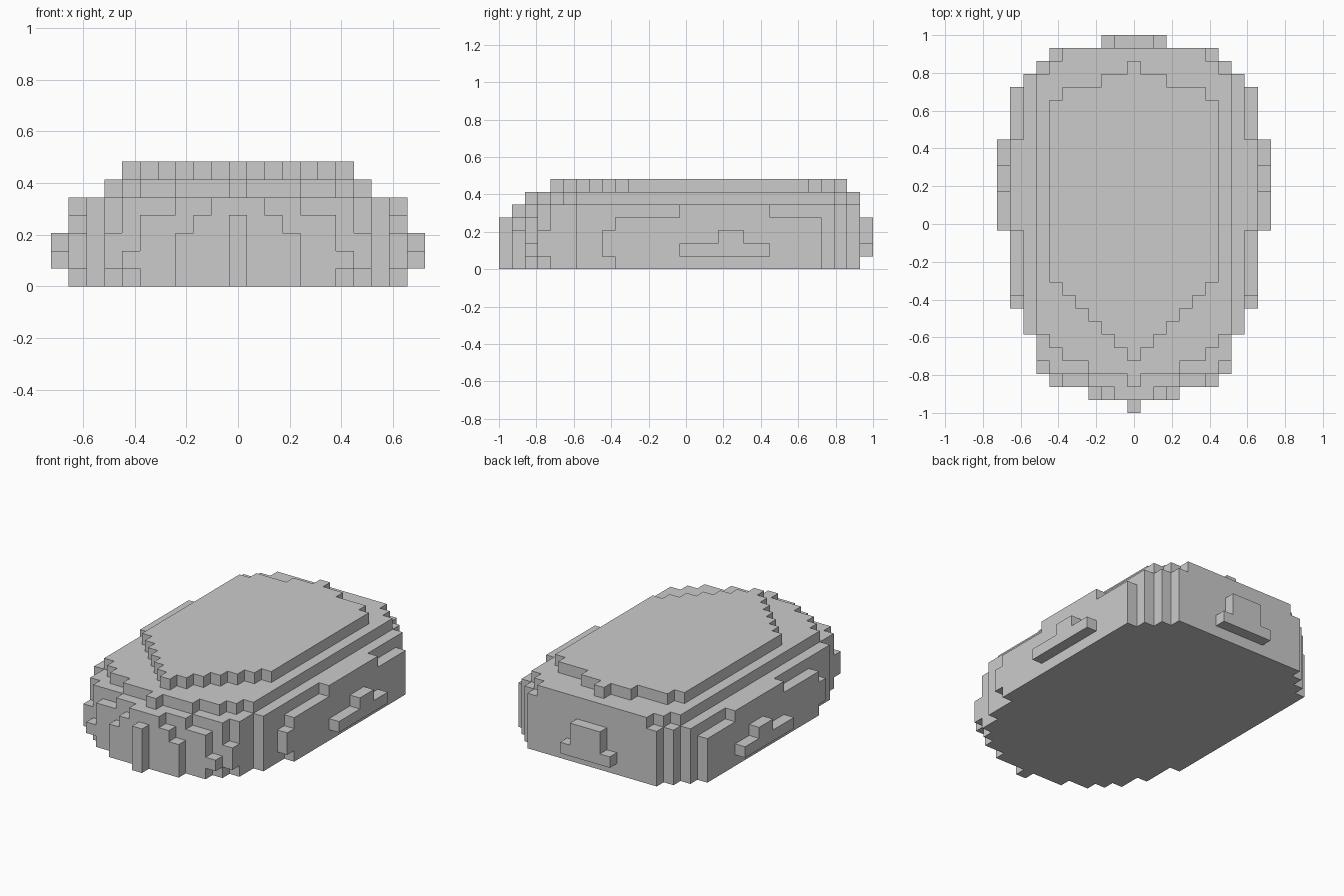
import bpy, bmesh
from math import pi

if "Cube" in bpy.data.objects:
    bpy.data.objects.remove(bpy.data.objects["Cube"])

U = 2 / 29  # edge length of one block

# Each tier: (half width in blocks, first row, last row); rows run front (-14) to back (14)
BODY = [(9, -5, 10), (8, -8, 11), (7, -10, 12), (6, -11, 13), (5, -12, 13), (0, -14, -13)]
TIERS = [
    BODY + [(3, -13, -13)],
    # side, corner, front and back bulges
    BODY + [(10, 0, 6), (9, -6, 10), (7, -11, 12), (6, -12, 13), (3, -13, -13), (2, 14, 14)],
    BODY + [(10, 3, 4), (9, -6, 10), (7, -11, 12), (3, -13, -13), (1, 14, 14)],
    BODY + [(2, -13, -13), (1, 14, 14)],
    # stepped shoulders
    [(9, 0, 6), (8, -8, 11), (7, -10, 12), (6, -11, 13), (3, -12, -12), (1, -13, -13)],
    [(7, -8, 11), (6, -9, 12), (5, -10, 13), (3, -11, -11), (0, -12, -12)],
    # flat top with tapered front
    [(6, -4, 9), (5, -5, 10), (4, -6, 9), (3, -7, 9), (2, -8, 11), (1, -9, 9), (0, -10, 12)],
]

blocks = {(x, y, z)
          for z, tier in enumerate(TIERS)
          for half, first, last in tier
          for y in range(first, last + 1)
          for x in range(-half, half + 1)}


def add_face(bm, cache, block, axis, sign):
    """Add the outer face of a block on the given side."""
    a, b = (axis + 1) % 3, (axis + 2) % 3
    verts = []
    for da, db in ((0, 0), (1, 0), (1, 1), (0, 1)):
        p = list(block)
        p[axis] += 1 if sign > 0 else 0
        p[a] += da
        p[b] += db
        key = tuple(p)
        if key not in cache:
            cache[key] = bm.verts.new(((p[0] - .5) * U, (p[1] - .5) * U, p[2] * U))
        verts.append(cache[key])
    bm.faces.new(verts if sign > 0 else verts[::-1])


# Blocky stepped body: only the faces exposed to the outside
bm = bmesh.new()
cache = {}
for block in sorted(blocks):
    for axis in range(3):
        for sign in (-1, 1):
            side = list(block)
            side[axis] += sign
            if tuple(side) not in blocks:
                add_face(bm, cache, block, axis, sign)

# Merge coplanar squares into clean flat faces
bmesh.ops.dissolve_limit(bm, angle_limit=pi / 180, verts=bm.verts, edges=bm.edges)
mesh = bpy.data.meshes.new("stepped_body")
bm.to_mesh(mesh)
bm.free()
bpy.context.collection.objects.link(bpy.data.objects.new("stepped_body", mesh))
